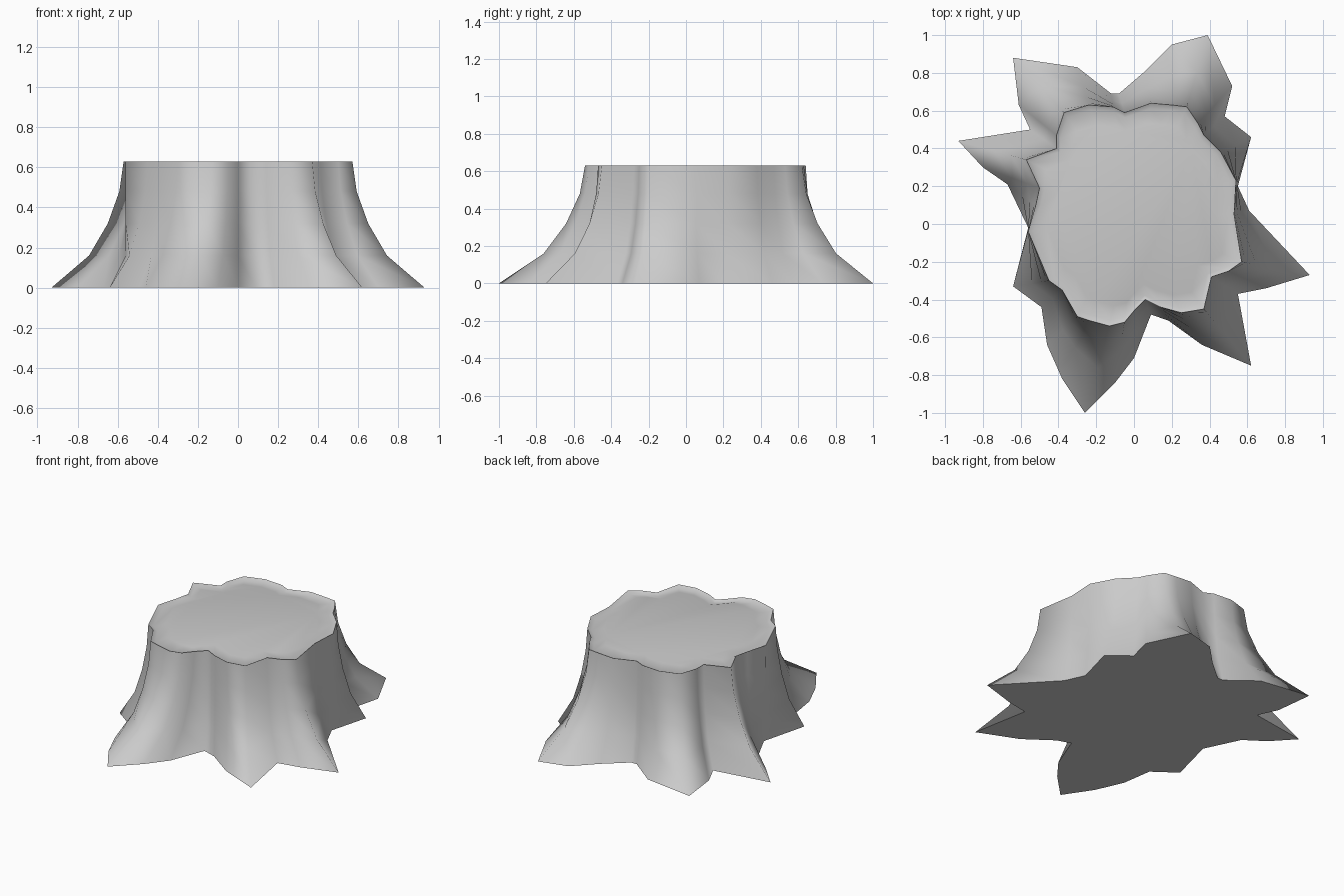
import bpy, bmesh
from mathutils import Vector

if "Cube" in bpy.data.objects:
    bpy.data.objects.remove(bpy.data.objects["Cube"])

# Root outline on the ground, clockwise from the back spike
base = [(.39, 1), (.52, .73), (.48, .57), (.62, .46), (.55, .20), (.61, .07), (.93, -.27), (.70, -.34),
        (.55, -.37), (.62, -.75), (.36, -.64), (.18, -.51), (.09, -.48), (0, -.71), (-.10, -.84), (-.26, -1),
        (-.38, -.82), (-.46, -.64), (-.49, -.44), (-.64, -.33), (-.56, -.02), (-.67, .21), (-.80, .30), (-.93, .44),
        (-.55, .50), (-.61, .63), (-.64, .88), (-.30, .83), (-.12, .69), (-.08, .69), (.06, .81), (.20, .95)]
# Matching outline of the cut top
rim = [(.28, .62), (.34, .53), (.37, .47), (.46, .38), (.54, .23), (.53, .05), (.57, -.20), (.50, -.25),
       (.41, -.28), (.37, -.45), (.25, -.47), (.14, -.44), (.06, -.40), (0, -.46), (-.05, -.52), (-.13, -.54),
       (-.24, -.51), (-.30, -.49), (-.38, -.35), (-.45, -.30), (-.56, -.04), (-.52, .10), (-.50, .19), (-.57, .34),
       (-.41, .40), (-.41, .47), (-.37, .59), (-.24, .63), (-.11, .62), (-.05, .59), (.09, .64), (.20, .63)]
# Flare profile: height, share of the root outline
flare = [(0, 1), (.16, .48), (.32, .22), (.48, .06), (.63, 0)]

bm = bmesh.new()


def ring(points, z):
    return [bm.verts.new((p[0], p[1], z)) for p in points]


def bridge(a, b):
    n = len(a)
    for i in range(n):
        j = (i + 1) % n
        bm.faces.new((a[i], a[j], b[j], b[i]))


def toward_middle(scale):
    mid = Vector((0, .05))
    return [mid + (Vector(p) - mid) * scale for p in rim]


# Bark wall, rim lip and cut face
rings = [ring([Vector(r).lerp(Vector(b), t) for b, r in zip(base, rim)], z) for z, t in flare]
rings.append(ring(toward_middle(.95), .615))
rings.append(ring(toward_middle(.82), .63))
for low, high in zip(rings, rings[1:]):
    bridge(low, high)
bm.faces.new(rings[-1])
# Underside
bm.faces.new(rings[0])

bmesh.ops.recalc_face_normals(bm, faces=bm.faces)
for f in bm.faces:
    f.smooth = True
# Crisp edges at the ground and at the rim
for loop in (rings[0], rings[4]):
    for i, v in enumerate(loop):
        bm.edges.get((v, loop[i - 1])).smooth = False

mesh = bpy.data.meshes.new("tree_stump")
bm.to_mesh(mesh)
bm.free()
bpy.context.collection.objects.link(bpy.data.objects.new("tree_stump", mesh))
